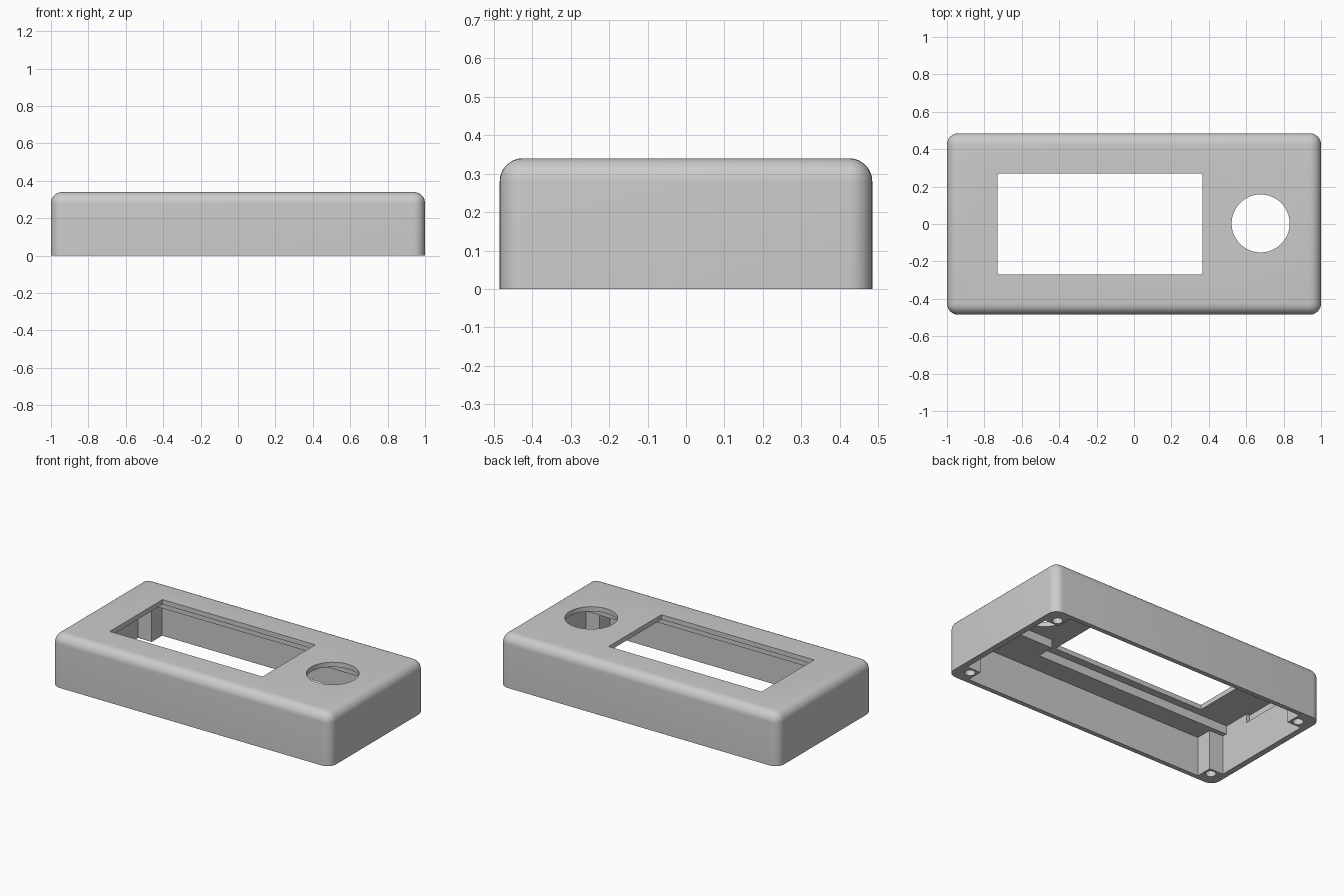
import bpy, bmesh, math

if "Cube" in bpy.data.objects:
    bpy.data.objects.remove(bpy.data.objects["Cube"])

LX, LY, H, R = 1.0, 0.485, 0.34, 0.06   # half length, half width, height, edge radius

grey = bpy.data.materials.new("light_grey")
grey.diffuse_color = (0.6, 0.6, 0.6, 1)
grey.use_nodes = True
grey.node_tree.nodes["Principled BSDF"].inputs["Base Color"].default_value = grey.diffuse_color


def finish(bm, name):
    bmesh.ops.recalc_face_normals(bm, faces=bm.faces)
    me = bpy.data.meshes.new(name)
    bm.to_mesh(me)
    bm.free()
    ob = bpy.data.objects.new(name, me)
    bpy.context.collection.objects.link(ob)
    me.materials.append(grey)
    return ob


def prism(name, pts, z0, z1):
    """Extrude a plan outline from z0 to z1."""
    bm = bmesh.new()
    face = bm.faces.new([bm.verts.new((x, y, z0)) for x, y in pts])
    ext = bmesh.ops.extrude_face_region(bm, geom=[face])
    up = [v for v in ext["geom"] if isinstance(v, bmesh.types.BMVert)]
    bmesh.ops.translate(bm, verts=up, vec=(0, 0, z1 - z0))
    return finish(bm, name)


def rect(x0, x1, y):
    return [(x0, -y), (x1, -y), (x1, y), (x0, y)]


def circle(cx, cy, r, n):
    return [(cx + r * math.cos(2 * math.pi * i / n),
             cy + r * math.sin(2 * math.pi * i / n)) for i in range(n)]


# Outer shell: box rounded on every edge except the bottom rim
cover = prism("enclosure_cover", rect(-LX, LX, LY), 0, H)
bm = bmesh.new()
bm.from_mesh(cover.data)
edges = [e for e in bm.edges if max(v.co.z for v in e.verts) > 0.1]
bmesh.ops.bevel(bm, geom=edges, offset=R, segments=8, profile=0.5, affect='EDGES')
bm.to_mesh(cover.data)
bm.free()

# Main cavity outline, stepped in at the corners to leave screw posts
cx, cy, px, py = 0.962, 0.455, 0.863, 0.349
cavity = [(px, -cy), (px, -py), (cx, -py), (cx, py), (px, py), (px, cy),
          (-px, cy), (-px, py), (-cx, py), (-cx, -py), (-px, -py), (-px, -cy)]

cutters = [
    prism("cavity_cutter", cavity, -0.1, 0.254),
    # stepped recess for the display and dial boards, with a notch in the end wall
    prism("board_recess_cutter",
          [(-0.966, -0.32), (0.445, -0.32), (0.445, -0.205), (0.93, -0.205),
           (0.93, 0.205), (0.445, 0.205), (0.445, 0.32), (-0.966, 0.32),
           (-0.966, 0.14), (-0.988, 0.14), (-0.988, -0.14), (-0.966, -0.14)],
          0.25, 0.309),
    prism("window_cutter", rect(-0.73, 0.365, 0.27), 0.28, 0.5),
    prism("dial_hole_cutter", circle(0.677, 0.003, 0.155, 64), 0.28, 0.5),
]
# Blind screw holes in the posts
for sx in (-1, 1):
    for sy in (-1, 1):
        cutters.append(prism("screw_hole_cutter",
                             circle(sx * 0.906, sy * 0.392, 0.031, 24), -0.1, 0.22))

for c in cutters:
    m = cover.modifiers.new(c.name, 'BOOLEAN')
    m.operation = 'DIFFERENCE'
    m.solver = 'EXACT'
    m.object = c

# Apply the cuts and remove the helpers
bpy.context.view_layer.update()
dg = bpy.context.evaluated_depsgraph_get()
result = bpy.data.meshes.new_from_object(cover.evaluated_get(dg))
cover.modifiers.clear()
cover.data = result
for c in cutters:
    bpy.data.objects.remove(c)

bpy.context.view_layer.objects.active = cover
cover.select_set(True)
bpy.ops.object.shade_smooth_by_angle(angle=math.radians(30))
